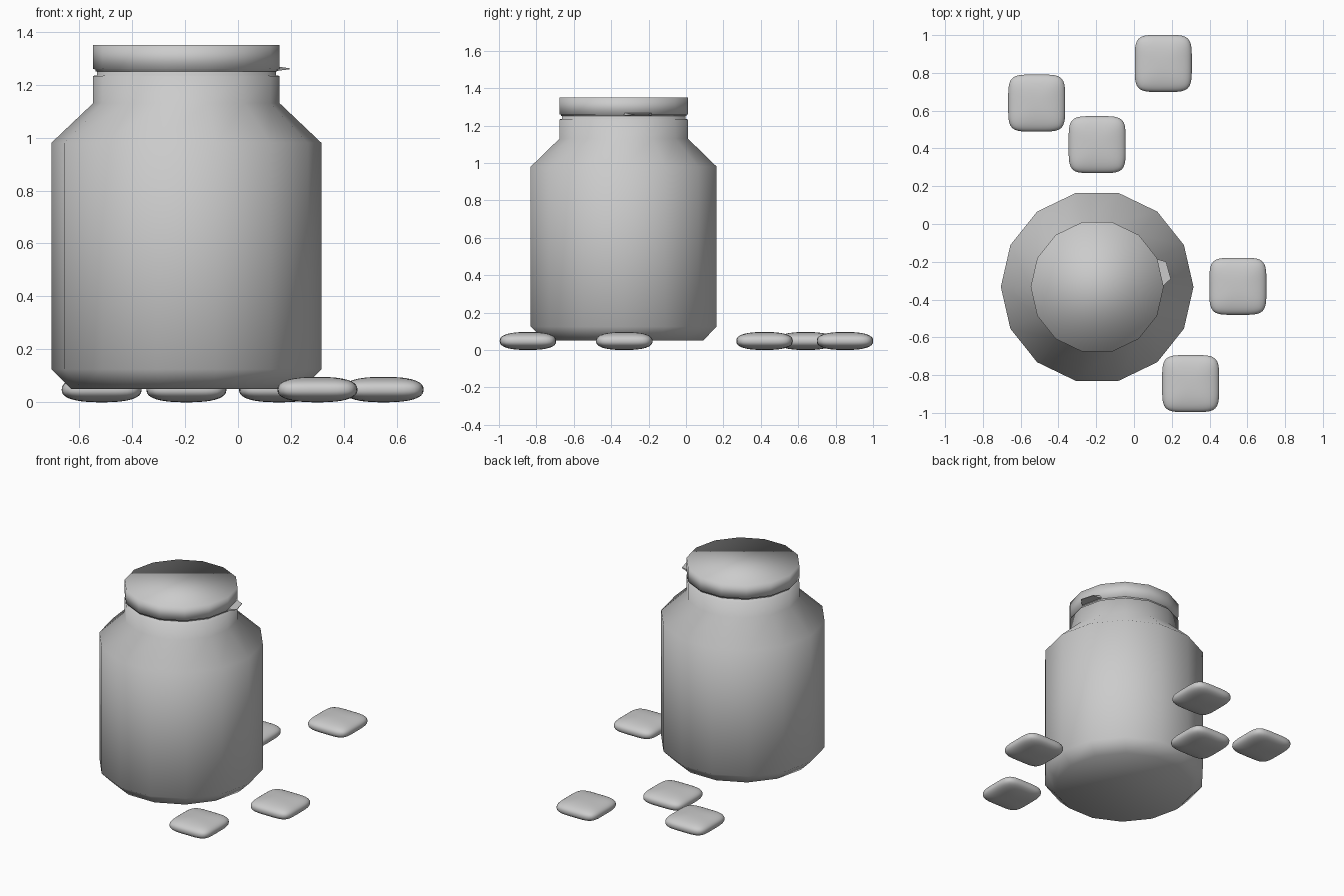
import bpy, bmesh
from math import sin, cos, pi

if "Cube" in bpy.data.objects:
    bpy.data.objects.remove(bpy.data.objects["Cube"])

SIDES = 14
CX, CY = -0.195, -0.333


def ring_point(r, z, i):
    a = 2 * pi * i / SIDES
    return (r * cos(a), r * sin(a), z)


def finish(bm, name, loc):
    bmesh.ops.recalc_face_normals(bm, faces=bm.faces)
    for f in bm.faces:
        f.smooth = True
    mesh = bpy.data.meshes.new(name)
    bm.to_mesh(mesh)
    bm.free()
    ob = bpy.data.objects.new(name, mesh)
    ob.location = loc
    bpy.context.collection.objects.link(ob)
    return ob


def turned(name, profile):
    """Capped 14-sided solid from (radius, height) pairs."""
    bm = bmesh.new()
    rings = [[bm.verts.new(ring_point(r, z, i)) for i in range(SIDES)] for r, z in profile]
    for lo, hi in zip(rings, rings[1:]):
        for i in range(SIDES):
            j = (i + 1) % SIDES
            bm.faces.new((lo[i], lo[j], hi[j], hi[i]))
    bm.faces.new(rings[0][::-1])
    bm.faces.new(rings[-1])
    return finish(bm, name, (CX, CY, 0))


# jar: chamfered base, straight wall, sloped shoulder, neck and inner rim
turned("jar", [(0.435, 0.05), (0.51, 0.125), (0.51, 0.98), (0.352, 1.13),
               (0.352, 1.233), (0.338, 1.235), (0.338, 1.252)])

# lid with a slightly narrower lower lip
turned("lid", [(0.343, 1.25), (0.343, 1.257), (0.352, 1.26), (0.352, 1.35)])

# pull tab: one lid side drawn outward to a thin edge
bm = bmesh.new()
root = [bm.verts.new(ring_point(0.345, z, i)) for z in (1.252, 1.268) for i in (0, 1)]
tip = [bm.verts.new((x - CX, y - CY, z)) for z in (1.258, 1.262)
       for x, y in ((0.195, -0.29), (0.17, -0.2))]
for q in ((0, 1, 3, 2),):
    bm.faces.new([root[k] for k in q])
    bm.faces.new([tip[k] for k in q])
for a, b in ((0, 1), (1, 3), (3, 2), (2, 0)):
    bm.faces.new((root[a], root[b], tip[b], tip[a]))
tab = finish(bm, "lid_tab", (CX, CY, 0))
for p in tab.data.polygons:
    p.use_smooth = False

# sweets: rounded square pillows scattered around the jar
P, Q = 4.8, 2.5
for n, (x, y) in enumerate([(-0.515, 0.64), (-0.195, 0.42), (0.155, 0.85),
                            (0.55, -0.33), (0.3, -0.845)], 1):
    bm = bmesh.new()
    bmesh.ops.create_cube(bm, size=2)
    bmesh.ops.subdivide_edges(bm, edges=bm.edges[:], cuts=11, use_grid_fill=True)
    for v in bm.verts:
        c = v.co
        f = (abs(c.x) ** P + abs(c.y) ** P) ** (Q / P) + abs(c.z) ** Q
        c *= f ** (-1 / Q)
        c.x, c.y, c.z = c.x * 0.151, c.y * 0.151, c.z * 0.048
    finish(bm, f"sweet_{n}", (x, y, 0.048))
